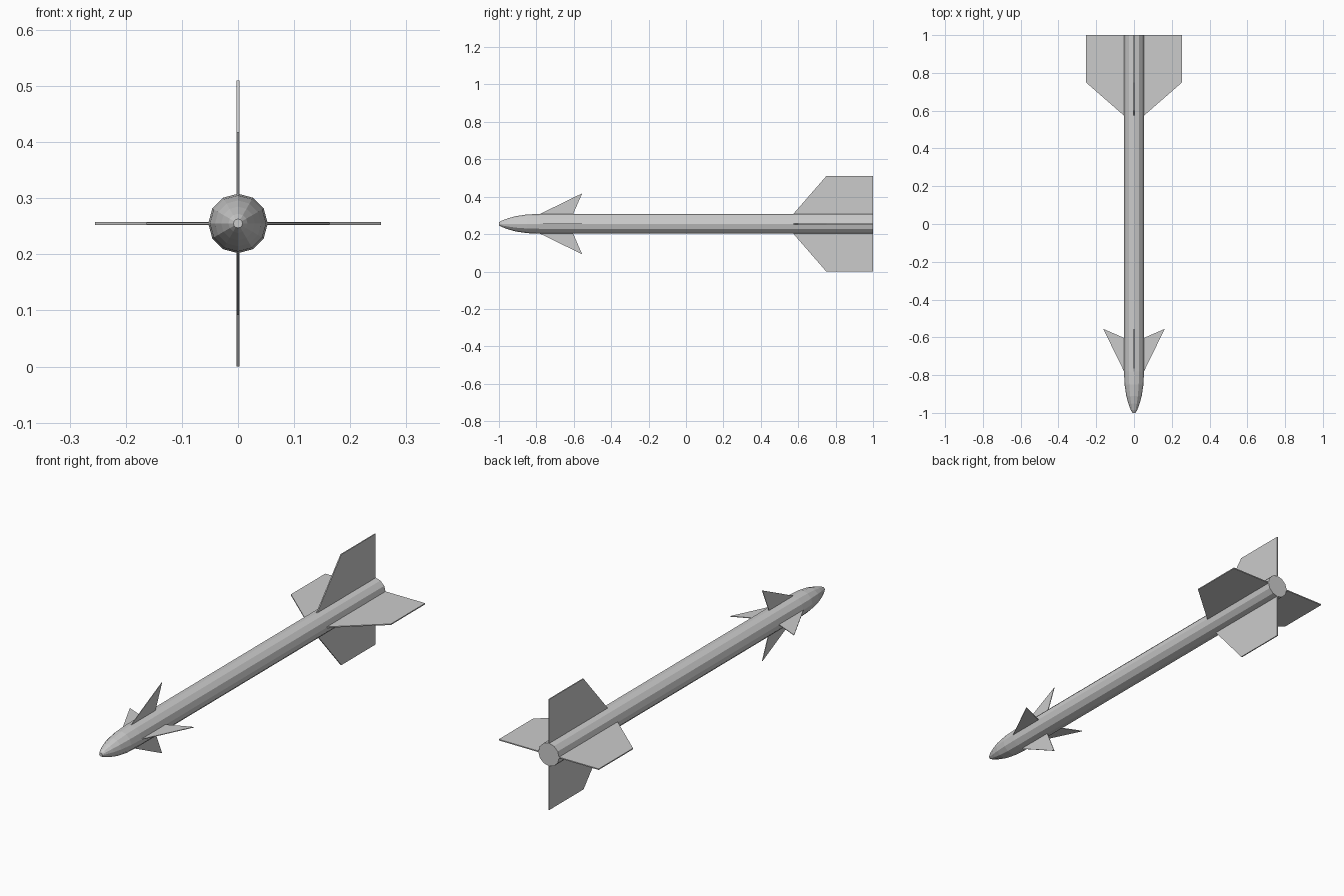
import bpy, bmesh
from math import cos, sin, pi
from mathutils import Matrix

if "Cube" in bpy.data.objects:
    bpy.data.objects.remove(bpy.data.objects["Cube"])

AXIS_Z = 0.255
SIDES = 12


def finish(name, bm):
    bmesh.ops.recalc_face_normals(bm, faces=bm.faces)
    mesh = bpy.data.meshes.new(name)
    bm.to_mesh(mesh)
    bm.free()
    obj = bpy.data.objects.new(name, mesh)
    obj.location.z = AXIS_Z
    bpy.context.collection.objects.link(obj)
    return obj


def lathe(name, profile):
    """Faceted body around the y axis from (y, radius) pairs, capped at both ends."""
    bm = bmesh.new()
    rings = [[bm.verts.new((r * cos(2 * pi * i / SIDES), y, r * sin(2 * pi * i / SIDES)))
              for i in range(SIDES)] for y, r in profile]
    for a, b in zip(rings, rings[1:]):
        for i in range(SIDES):
            j = (i + 1) % SIDES
            bm.faces.new((a[i], a[j], b[j], b[i]))
    bm.faces.new(rings[0])
    bm.faces.new(rings[-1])
    return finish(name, bm)


def fin(name, outline, thickness, turn):
    """Flat plate from a (radius, y) outline, turned around the body axis."""
    bm = bmesh.new()
    face = bm.faces.new([bm.verts.new((r, y, -thickness / 2)) for r, y in outline])
    ext = bmesh.ops.extrude_face_region(bm, geom=[face])
    top = [v for v in ext["geom"] if isinstance(v, bmesh.types.BMVert)]
    bmesh.ops.translate(bm, verts=top, vec=(0, 0, thickness))
    bmesh.ops.transform(bm, verts=bm.verts, matrix=Matrix.Rotation(turn, 4, "Y"))
    return finish(name, bm)


# Body tube with rounded nose
lathe("body", [(-1, 0.008), (-0.985, 0.017), (-0.95, 0.030), (-0.91, 0.041),
               (-0.85, 0.050), (-0.78, 0.053), (1, 0.053)])

# Four tail fins and four small nose fins
tail = [(0.048, 0.57), (0.053, 0.574), (0.255, 0.75), (0.255, 1), (0.048, 1)]
nose = [(0.048, -0.79), (0.163, -0.555), (0.053, -0.603), (0.048, -0.605)]
for k in range(4):
    fin(f"tail_fin_{k + 1}", tail, 0.005, k * pi / 2)
    fin(f"nose_fin_{k + 1}", nose, 0.003, k * pi / 2)
